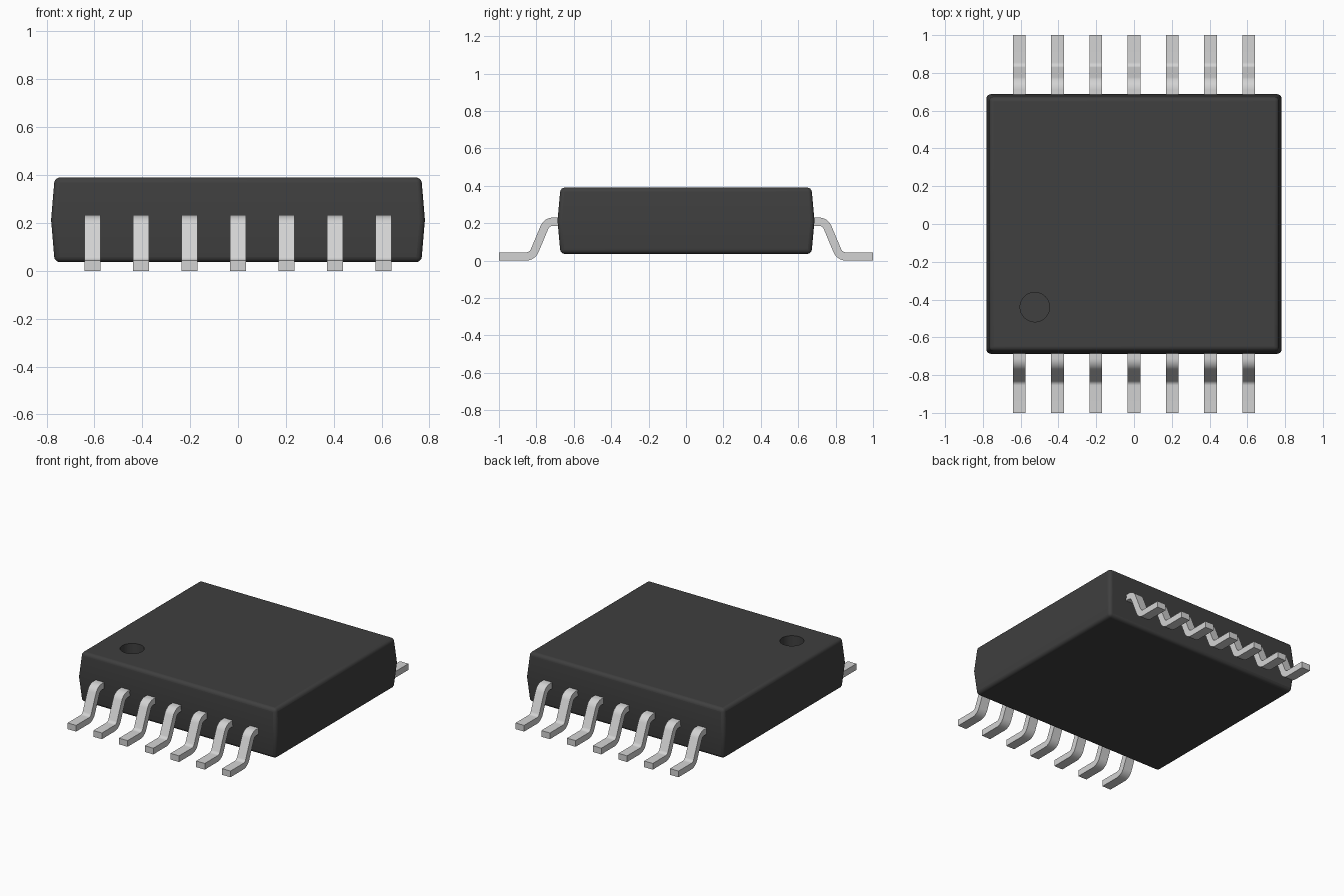
import bpy, bmesh, math
from mathutils import Vector

if "Cube" in bpy.data.objects:
    bpy.data.objects.remove(bpy.data.objects["Cube"])


def material(name, rgb):
    m = bpy.data.materials.new(name)
    m.diffuse_color = (*rgb, 1)
    m.use_nodes = True
    b = m.node_tree.nodes["Principled BSDF"]
    b.inputs["Base Color"].default_value = (*rgb, 1)
    b.inputs["Roughness"].default_value = 0.6
    return m


black = material("black plastic", (0.05, 0.05, 0.05))
tin = material("tin grey", (0.65, 0.65, 0.65))


def make_object(name, bm, mat):
    bmesh.ops.recalc_face_normals(bm, faces=bm.faces[:])
    mesh = bpy.data.meshes.new(name)
    bm.to_mesh(mesh)
    bm.free()
    mesh.materials.append(mat)
    ob = bpy.data.objects.new(name, mesh)
    bpy.context.collection.objects.link(ob)
    return ob


def smooth(ob, degrees):
    bpy.ops.object.select_all(action='DESELECT')
    ob.select_set(True)
    bpy.context.view_layer.objects.active = ob
    bpy.ops.object.shade_smooth_by_angle(angle=math.radians(degrees))


# Package body: three stacked rectangles, widest at the parting line
bm = bmesh.new()
rings = []
for hx, hy, z in ((0.766, 0.671, 0.036), (0.781, 0.687, 0.213), (0.766, 0.671, 0.39)):
    rings.append([bm.verts.new((sx * hx, sy * hy, z))
                  for sx, sy in ((-1, -1), (1, -1), (1, 1), (-1, 1))])
bm.faces.new(rings[0])
bm.faces.new(rings[2])
for low, high in zip(rings, rings[1:]):
    for i in range(4):
        j = (i + 1) % 4
        bm.faces.new((low[i], low[j], high[j], high[i]))
body = make_object("package_body", bm, black)
bevel = body.modifiers.new("rounded edges", 'BEVEL')
bevel.width = 0.022
bevel.segments = 4
bevel.limit_method = 'ANGLE'
bevel.angle_limit = math.radians(40)

# Round pin-one recess in the top
bm = bmesh.new()
bmesh.ops.create_cone(bm, cap_ends=True, segments=48, radius1=0.078, radius2=0.078, depth=0.2)
bmesh.ops.translate(bm, verts=bm.verts[:], vec=(-0.525, -0.44, 0.41))
cutter = make_object("recess_cutter", bm, black)
cutter.hide_render = True
cutter.hide_viewport = True
cut = body.modifiers.new("pin one recess", 'BOOLEAN')
cut.object = cutter
cut.solver = 'EXACT'
smooth(body, 30)


def fillet(points, radius, steps=8):
    """Round the inner corners of an open 2D path."""
    path = [points[0]]
    for a, p, b in zip(points, points[1:], points[2:]):
        u, v = (a - p).normalized(), (b - p).normalized()
        half = u.angle(v) / 2
        centre = p + (u + v).normalized() * radius / math.sin(half)
        start = p + u * radius / math.tan(half) - centre
        end = p + v * radius / math.tan(half) - centre
        for k in range(steps + 1):
            path.append(centre + start.lerp(end, k / steps).normalized() * radius)
    return path + [points[-1]]


# Gull-wing lead: a bent strip in the y-z plane, given width along x
THICK, WIDTH = 0.044, 0.067
path = fillet([Vector(p) for p in ((0.64, 0.208), (0.744, 0.208), (0.822, 0.022), (1.0, 0.022))], 0.05)


def make_lead(name, x, side):
    bm = bmesh.new()
    loops = []
    for i, p in enumerate(path):
        d = (path[min(i + 1, len(path) - 1)] - path[max(i - 1, 0)]).normalized()
        n = Vector((-d.y, d.x)) * THICK / 2
        loops.append([bm.verts.new((x + sx * WIDTH / 2, side * (p + s * n).x, (p + s * n).y))
                      for sx, s in ((-1, -1), (1, -1), (1, 1), (-1, 1))])
    for a, b in zip(loops, loops[1:]):
        for i in range(4):
            j = (i + 1) % 4
            bm.faces.new((a[i], a[j], b[j], b[i]))
    bm.faces.new(loops[0])
    bm.faces.new(loops[-1])
    smooth(make_object(name, bm, tin), 30)


# Seven leads along the front and seven along the back
for side, label in ((-1, "front"), (1, "back")):
    for i in range(7):
        make_lead(f"{label}_lead_{i + 1}", (i - 3) * 0.2025, side)
